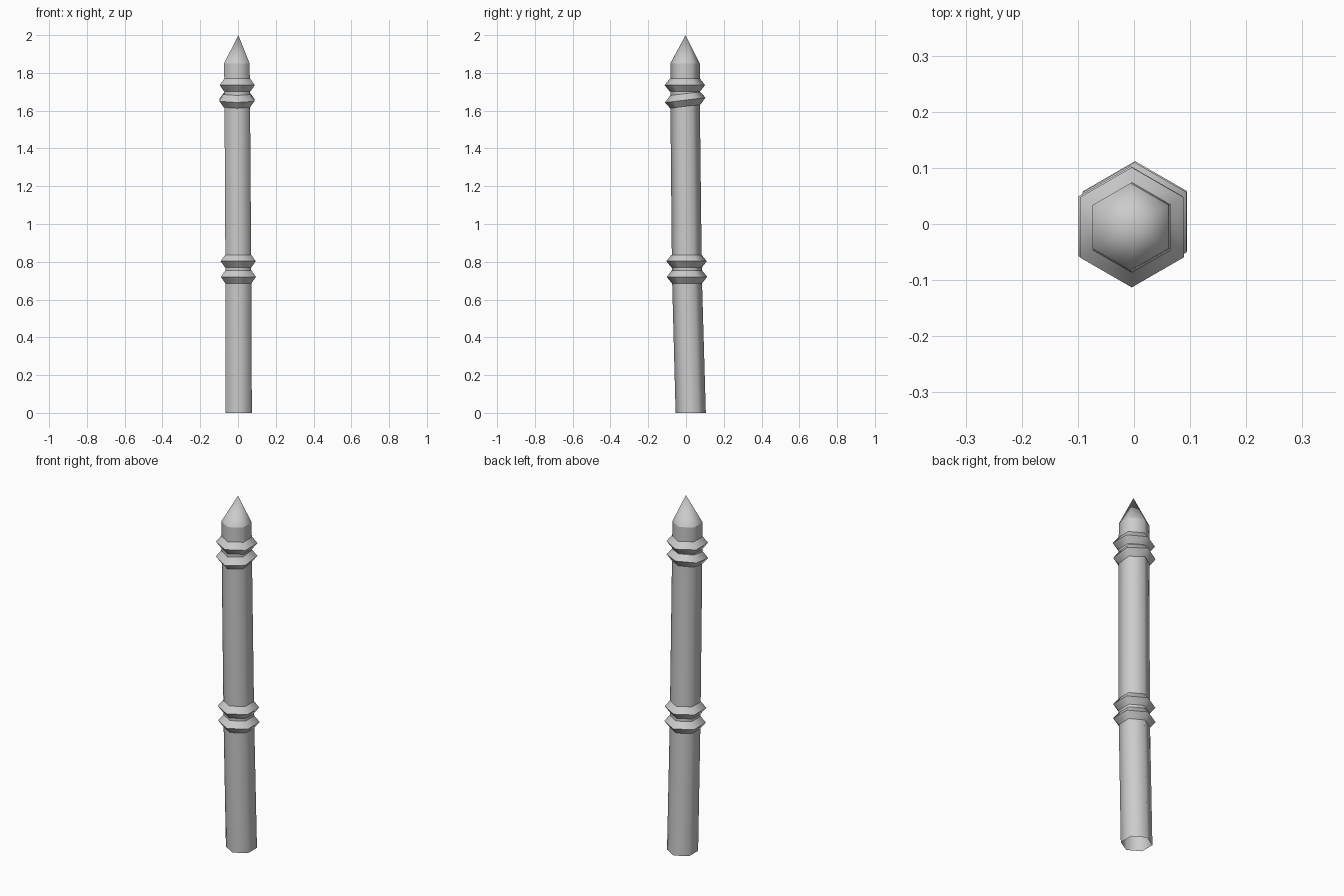
import bpy, bmesh, math
from mathutils import Vector

cube = bpy.data.objects.get("Cube")
if cube:
    bpy.data.objects.remove(cube, do_unlink=True)

grey = bpy.data.materials.new("plain grey")
grey.use_nodes = True
colour = (0.6, 0.6, 0.6, 1)
grey.diffuse_color = colour
grey.node_tree.nodes["Principled BSDF"].inputs["Base Color"].default_value = colour

SIDES = 6


def stack(name, sections, apex=None, sharp_angle=62):
    """Skin six-sided sections (x, y, z, radius, tilt along y); optionally close to a point."""
    bm = bmesh.new()
    loops = []
    for cx, cy, z, radius, tilt in sections:
        loop = []
        for i in range(SIDES):
            a = math.pi / 2 + math.tau * i / SIDES
            dx, dy = radius * math.cos(a), radius * math.sin(a)
            loop.append(bm.verts.new((cx + dx, cy + dy, z + tilt * dy)))
        loops.append(loop)
    for low, high in zip(loops, loops[1:]):
        for i in range(SIDES):
            j = (i + 1) % SIDES
            bm.faces.new((low[i], low[j], high[j], high[i]))
    if apex:
        tip = bm.verts.new(Vector(apex))
        for i in range(SIDES):
            bm.faces.new((loops[-1][i], loops[-1][(i + 1) % SIDES], tip))
    mesh = bpy.data.meshes.new(name)
    bm.to_mesh(mesh)
    bm.free()
    mesh.materials.append(grey)
    obj = bpy.data.objects.new(name, mesh)
    bpy.context.collection.objects.link(obj)
    bpy.ops.object.select_all(action="DESELECT")
    obj.select_set(True)
    bpy.context.view_layer.objects.active = obj
    bpy.ops.object.shade_smooth_by_angle(angle=math.radians(sharp_angle))
    return obj


# Slightly bent shaft, open underneath
stack("post_shaft", [
    (0.004, 0.025, 0, 0.08, 0),
    (0.002, 0.005, 0.72, 0.079, 0),
    (-0.004, -0.005, 1.66, 0.078, 0),
    (-0.006, -0.005, 1.85, 0.078, 0),
])

# Pointed top
stack("pointed_tip", [(-0.006, -0.005, 1.85, 0.078, 0)], apex=(0.002, -0.002, 2))

# Two pairs of ridged bands: centre x, y, z and tilt
bands = {
    "lower_band_bottom": (0.002, 0.005, 0.72, 0),
    "lower_band_top": (0.001, 0.003, 0.803, 0),
    "upper_band_bottom": (-0.006, -0.004, 1.656, 0.12),
    "upper_band_top": (-0.004, -0.006, 1.735, 0),
}
for name, (x, y, z, tilt) in bands.items():
    stack(name, [
        (x, y, z - 0.034, 0.08, tilt),
        (x, y, z, 0.107, tilt),
        (x, y, z + 0.034, 0.08, tilt),
    ])
